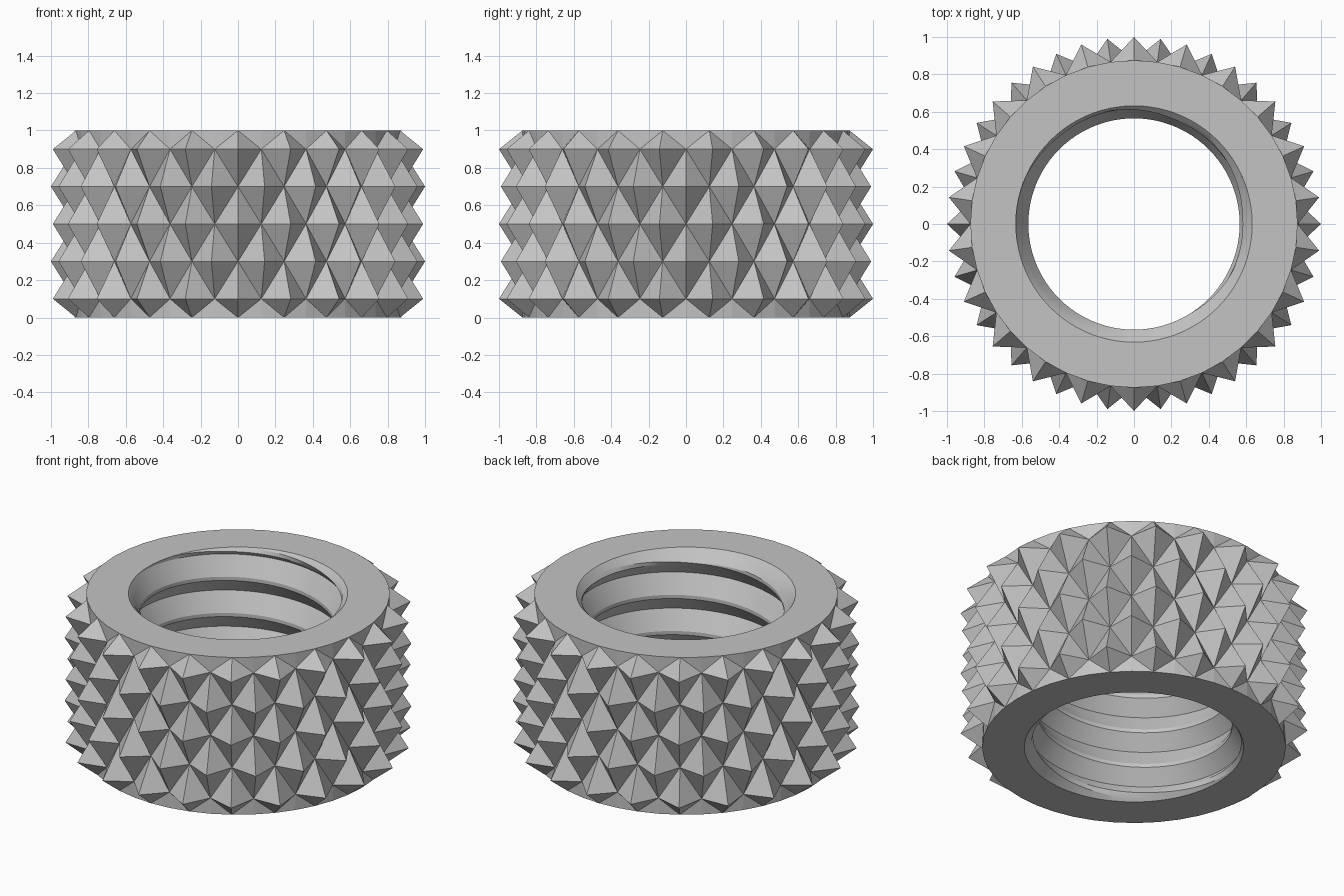
import bpy, bmesh
from math import cos, sin, pi, floor

cube = bpy.data.objects.get("Cube")
if cube:
    bpy.data.objects.remove(cube, do_unlink=True)

STEPS = 44                 # half pitches of the knurl around the ring
TIP, VALLEY = 1.0, 0.875   # knurl radii
RIM, CREST = 0.632, 0.565  # bore radii
PITCH = 0.23
CHAMFER = 0.07

steel = bpy.data.materials.new("plain_grey")
steel.use_nodes = True
steel.diffuse_color = (0.55, 0.55, 0.55, 1)
steel.node_tree.nodes["Principled BSDF"].inputs["Base Color"].default_value = steel.diffuse_color


def polar(r, a, z):
    return (r * cos(a), r * sin(a), z)


def finish(bm, name):
    bmesh.ops.remove_doubles(bm, verts=bm.verts, dist=0.0005)
    bmesh.ops.dissolve_degenerate(bm, edges=bm.edges, dist=0.0005)
    mesh = bpy.data.meshes.new(name)
    bm.to_mesh(mesh)
    bm.free()
    mesh.materials.append(steel)
    ob = bpy.data.objects.new(name, mesh)
    bpy.context.collection.objects.link(ob)
    return ob


# Knurled grip: rows of diamond pyramids, tips and valleys alternating
bm = bmesh.new()
heights = [0, 0.1, 0.3, 0.5, 0.7, 0.9, 1]
last = len(heights) - 1


def is_tip(j, k):
    return 0 < k < last and (j + k) % 2 == 0


grid = [[bm.verts.new(polar(TIP if is_tip(j, k) else VALLEY, 2 * pi * j / STEPS, z))
         for j in range(STEPS)] for k, z in enumerate(heights)]
for k in range(last):
    for j in range(STEPS):
        n = (j + 1) % STEPS
        a, b, c, d = grid[k][j], grid[k][n], grid[k + 1][n], grid[k + 1][j]
        # The valley diagonal separates neighbouring pyramids
        if is_tip(j, k) or is_tip(n, k + 1):
            bm.faces.new((a, b, d))
            bm.faces.new((b, c, d))
        else:
            bm.faces.new((a, b, c))
            bm.faces.new((a, c, d))

# Flat end faces between the grip and the bore
for ring, z in ((grid[0], 0), (grid[-1], 1)):
    inner = [bm.verts.new(polar(RIM, pi * i / STEPS, z)) for i in range(2 * STEPS)]
    for j in range(STEPS):
        loop = [ring[j], ring[(j + 1) % STEPS]]
        loop += [inner[(2 * j + s) % len(inner)] for s in (2, 1, 0)]
        bm.faces.new(loop if z else loop[::-1])
finish(bm, "knurled_grip")

# Threaded bore: a helical profile with a lead-in chamfer at both ends
bm = bmesh.new()
profile = [(-0.2, RIM), (0.2, CREST), (0.3, CREST), (0.8, RIM)]
rows = []
for turn in range(-6, 5):
    for (u0, r0), (u1, r1) in zip(profile, profile[1:]):
        for t in (0, 0.25, 0.5, 0.75):
            rows.append((turn + u0 + (u1 - u0) * t, r0 + (r1 - r0) * t))


def bore_point(i, turn, r):
    a = pi * i / STEPS
    z = 0.777 + PITCH * (turn + a / (2 * pi) - 0.375)
    z = min(max(z, 0), 1)
    end = min(z, 1 - z)
    lead = RIM - (RIM - CREST) * min(end / CHAMFER, 1)
    return polar(max(r, lead), a, z)


cols = [[bm.verts.new(bore_point(i, *row)) for row in rows] for i in range(2 * STEPS + 1)]
for left, right in zip(cols, cols[1:]):
    for k in range(len(rows) - 1):
        quad = (left[k], left[k + 1], right[k + 1], right[k])
        if len({round(v.co.z, 5) for v in quad}) > 1:
            bm.faces.new(quad)
loose = [v for v in bm.verts if not v.link_faces]
bmesh.ops.delete(bm, geom=loose, context='VERTS')
bore = finish(bm, "threaded_bore")
bpy.ops.object.select_all(action='DESELECT')
bore.select_set(True)
bpy.context.view_layer.objects.active = bore
bpy.ops.object.shade_smooth_by_angle(angle=0.35)
